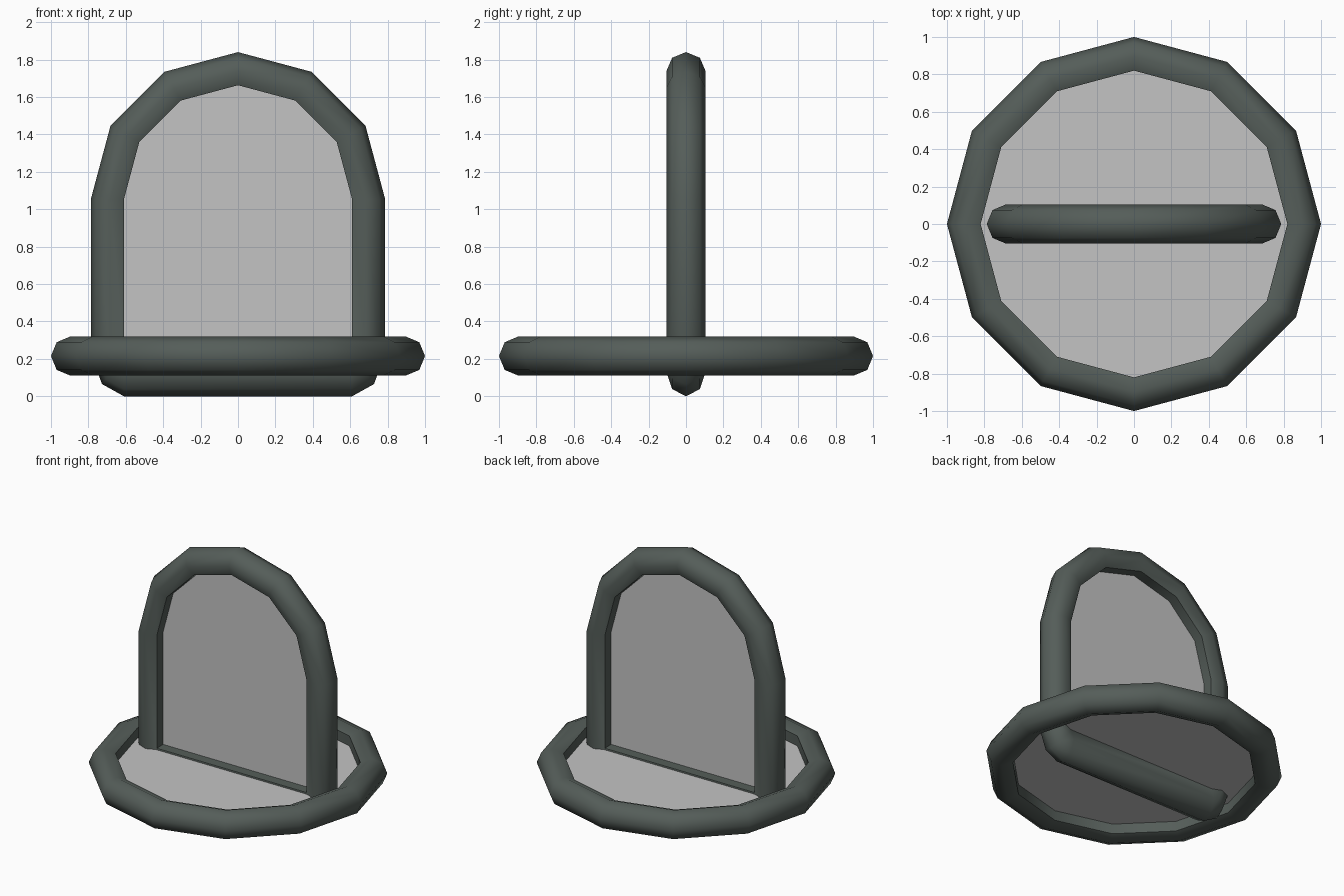
import bpy
import bmesh
from math import sin, cos, radians
from mathutils import Vector

cube = bpy.data.objects.get("Cube")
if cube:
    bpy.data.objects.remove(cube)


def make_material(name, color):
    m = bpy.data.materials.new(name)
    m.use_nodes = True
    m.diffuse_color = color
    m.node_tree.nodes["Principled BSDF"].inputs["Base Color"].default_value = color
    return m


FRAME = make_material("dark grey green", (0.09, 0.11, 0.10, 1))
PANEL = make_material("light grey", (0.55, 0.55, 0.55, 1))

# Tube section: (share of the way from inner to outer edge, half width)
HALF = [(0, 0.074), (0.42, 0.105), (0.83, 0.074), (1, 0)]
SECTION = HALF + [(t, -w) for t, w in HALF[-2::-1]]


def finish(name, bm, material, smooth=False):
    bmesh.ops.remove_doubles(bm, verts=bm.verts, dist=0.0005)
    bmesh.ops.recalc_face_normals(bm, faces=bm.faces)
    mesh = bpy.data.meshes.new(name)
    bm.to_mesh(mesh)
    bm.free()
    mesh.materials.append(material)
    ob = bpy.data.objects.new(name, mesh)
    bpy.context.collection.objects.link(ob)
    if smooth:
        bpy.ops.object.select_all(action="DESELECT")
        ob.select_set(True)
        bpy.context.view_layer.objects.active = ob
        bpy.ops.object.shade_smooth_by_angle(angle=radians(50))
    return ob


def tube(name, stations, place):
    """Closed tube through stations of (inner point, outer point)."""
    bm = bmesh.new()
    loops = []
    for inner, outer in stations:
        a, b = Vector(inner), Vector(outer)
        loops.append([bm.verts.new(place(a.lerp(b, t), w)) for t, w in SECTION])
    n = len(SECTION)
    for i, loop in enumerate(loops):
        nxt = loops[(i + 1) % len(loops)]
        for j in range(n):
            k = (j + 1) % n
            quad = (loop[j], loop[k], nxt[k], nxt[j])
            # skip faces that collapse at a shared inner corner
            if (loop[j].co - nxt[j].co).length + (loop[k].co - nxt[k].co).length > 0.001:
                bm.faces.new(quad)
    return finish(name, bm, FRAME, True)


def sheet(name, stations, place):
    """Flat pane that fills the inner outline of a tube."""
    bm = bmesh.new()
    bm.faces.new([bm.verts.new(place(Vector(inner), 0)) for inner, _ in stations])
    return finish(name, bm, PANEL)


def flat(p, w):
    return (p.x, p.y, 0.215 + w)


def upright(p, w):
    return (p.x, w, p.y)


def arc(center, r_in, r_out, count, step=30):
    pts = []
    for i in range(count):
        d = Vector((cos(radians(step * i)), sin(radians(step * i))))
        pts.append((center + d * r_in, center + d * r_out))
    return pts


# Horizontal ring with its floor
ring = arc(Vector((0, 0)), 0.82, 1.0, 12)
tube("base_ring", ring, flat)
sheet("base_floor", ring, flat)

# Upright arch: half circle on top, straight posts, rounded lower corners
IN, OUT, SILL = 0.61, 0.787, 0.225
arch = arc(Vector((0, 1.053)), IN, OUT, 7)
for side, outers in ((-1, [(OUT, SILL), (0.727, 0.065), (IN, 0)]),
                     (1, [(IN, 0), (0.727, 0.065), (OUT, SILL)])):
    arch += [((side * IN, SILL), (side * x, z)) for x, z in outers]
tube("arch_frame", arch, upright)
pane = arch[:7] + [arch[7], arch[-1]]
sheet("arch_panel", pane, upright)
